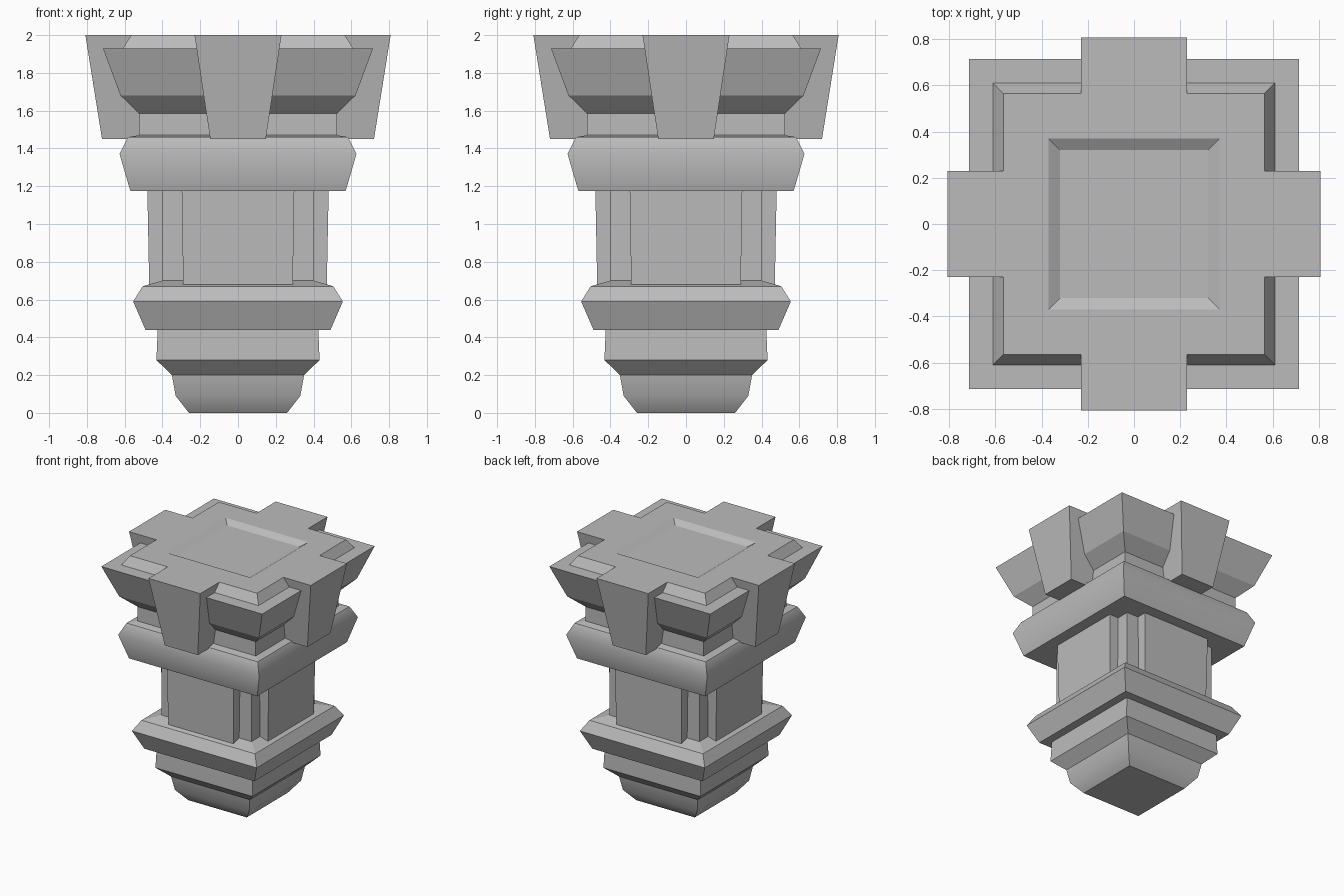
import bpy, bmesh, math
from mathutils import Matrix

cube = bpy.data.objects.get("Cube")
if cube:
    bpy.data.objects.remove(cube, do_unlink=True)

stone = bpy.data.materials.new("grey_stone")
stone.use_nodes = True
GREY = (0.5, 0.5, 0.5, 1)
stone.diffuse_color = GREY
stone.node_tree.nodes["Principled BSDF"].inputs["Base Color"].default_value = GREY
CORNERS = [(-1, -1), (1, -1), (1, 1), (-1, 1)]


def finish(name, bm, smooth_angle=0):
    bmesh.ops.recalc_face_normals(bm, faces=bm.faces)
    mesh = bpy.data.meshes.new(name)
    bm.to_mesh(mesh)
    bm.free()
    mesh.materials.append(stone)
    obj = bpy.data.objects.new(name, mesh)
    bpy.context.collection.objects.link(obj)
    if smooth_angle:
        bpy.ops.object.select_all(action='DESELECT')
        obj.select_set(True)
        bpy.context.view_layer.objects.active = obj
        bpy.ops.object.shade_smooth_by_angle(angle=math.radians(smooth_angle))
    return obj


def loft(bm, rings):
    """Skin a stack of four-cornered rings and cap both ends."""
    loops = [[bm.verts.new(co) for co in ring] for ring in rings]
    for low, high in zip(loops, loops[1:]):
        for i in range(4):
            j = (i + 1) % 4
            bm.faces.new((low[i], low[j], high[j], high[i]))
    bm.faces.new(loops[0][::-1])
    bm.faces.new(loops[-1])


def square_tier(name, profile, smooth_angle=0):
    """Square moulding from (half width, height) pairs."""
    bm = bmesh.new()
    loft(bm, [[(x * r, y * r, z) for x, y in CORNERS] for r, z in profile])
    return finish(name, bm, smooth_angle)


def side_block(name, turn, sections):
    """Block on one side from (half width, inner, outer, height) sections."""
    bm = bmesh.new()
    loft(bm, [[(-w, -o, z), (w, -o, z), (w, -i, z), (-w, -i, z)]
              for w, i, o, z in sections])
    bm.transform(Matrix.Rotation(turn * math.pi / 2, 4, 'Z'))
    return finish(name, bm)


# Foot and lower mouldings
square_tier("foot", [(0.26, 0), (0.33, 0.09), (0.35, 0.2)], 45)
square_tier("base_block", [(0.35, 0.2), (0.432, 0.28), (0.425, 0.44)])
square_tier("lower_collar", [(0.49, 0.44), (0.555, 0.59), (0.505, 0.67)], 55)
square_tier("lower_collar_cap", [(0.505, 0.67), (0.4, 0.7)])

# Shaft core
square_tier("shaft", [(0.4, 0.68), (0.4, 1.18)])

# Upper collar, neck and cornice
square_tier("upper_collar", [(0.57, 1.175), (0.627, 1.37), (0.583, 1.46)], 55)
square_tier("upper_collar_cap", [(0.583, 1.46), (0.525, 1.47)])
square_tier("neck", [(0.525, 1.465), (0.525, 1.585)])
square_tier("cornice", [(0.525, 1.585), (0.622, 1.68), (0.715, 1.93)])

# Raised top with a shallow sunken centre
square_tier("top_slab", [(0.61, 1.93), (0.565, 2), (0.37, 2), (0.32, 1.97)])

# Shaft panels and wedge-shaped keystones on all four sides
for turn, side in enumerate(("front", "left", "back", "right")):
    side_block(side + "_shaft_panel", turn,
               [(0.29, 0.38, 0.47, 0.672), (0.298, 0.38, 0.48, 1.18)])
    side_block(side + "_keystone", turn,
               [(0.147, 0.5, 0.72, 1.45), (0.23, 0.565, 0.808, 2)])
